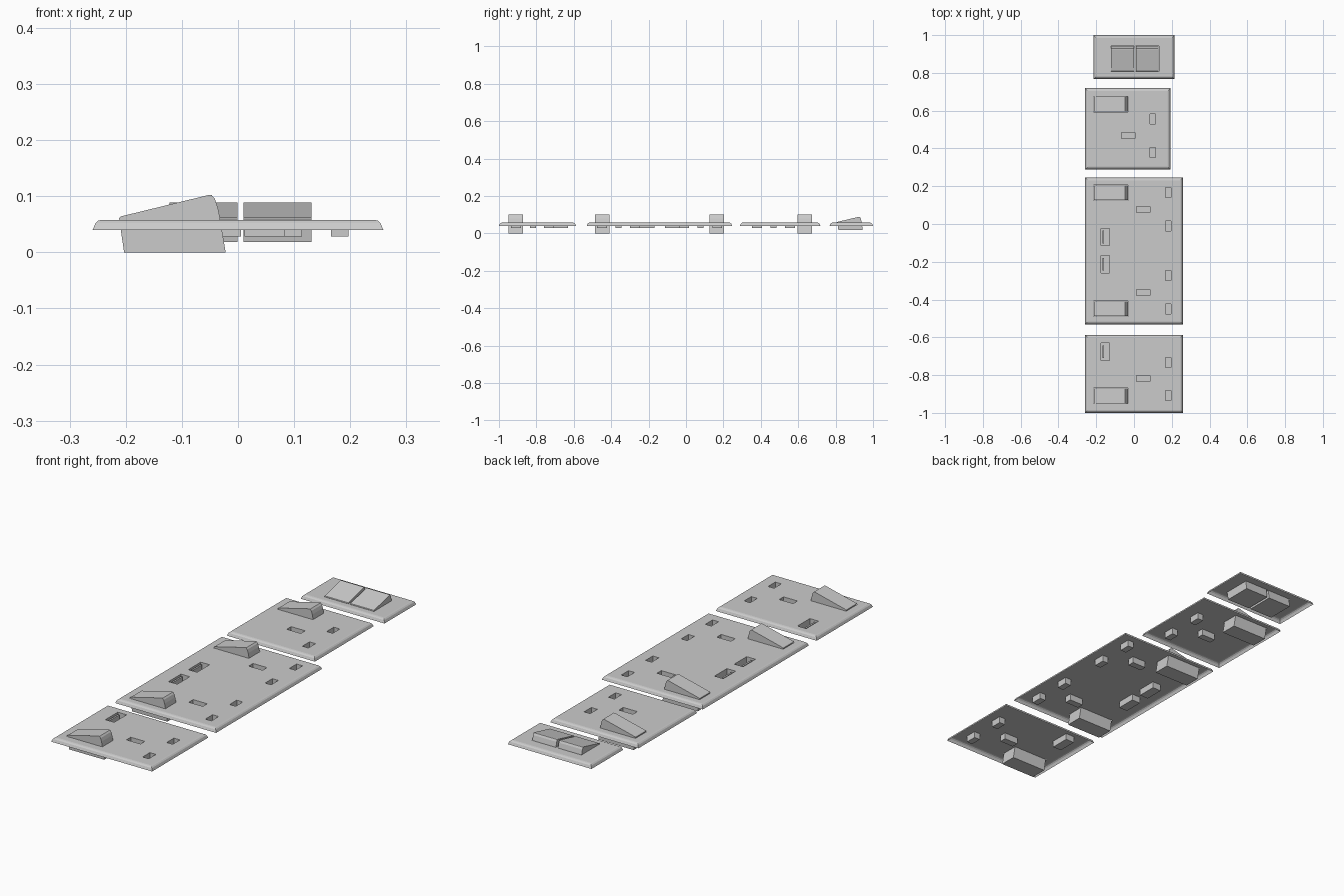
import bpy, bmesh

if "Cube" in bpy.data.objects:
    bpy.data.objects.remove(bpy.data.objects["Cube"])

TOP, BASE, POCKET = 0.058, 0.04, 0.028


def finish(bm, name):
    mesh = bpy.data.meshes.new(name)
    bm.to_mesh(mesh)
    bm.free()
    obj = bpy.data.objects.new(name, mesh)
    bpy.context.collection.objects.link(obj)
    return obj


def inside(face, rect):
    c = face.calc_center_median()
    return rect[0] < c.x < rect[1] and rect[2] < c.y < rect[3]


def plate(name, rect, holes, pockets):
    """Thin open-backed faceplate; rects are (x0, x1, y0, y1)."""
    r = 0.016
    x0, x1, y0, y1 = rect[0] + r, rect[1] - r, rect[2] + r, rect[3] - r
    rects = [(x0, x1, y0, y1)] + holes + pockets
    xs = sorted({round(v, 4) for q in rects for v in q[:2]})
    ys = sorted({round(v, 4) for q in rects for v in q[2:]})
    bm = bmesh.new()
    grid = [[bm.verts.new((x, y, TOP)) for y in ys] for x in xs]
    for i in range(len(xs) - 1):
        for j in range(len(ys) - 1):
            bm.faces.new((grid[i][j], grid[i + 1][j],
                          grid[i + 1][j + 1], grid[i][j + 1]))
    # rounded rim: outer border stepped outward and down
    edges = [e for e in bm.edges if e.is_boundary]
    top_faces = list(bm.faces)
    lo_x, hi_x, lo_y, hi_y = xs[0], xs[-1], ys[0], ys[-1]
    e = 1e-5
    for step, z in ((0.006, 0.0565), (0.011, 0.052), (r, BASE)):
        geom = bmesh.ops.extrude_edge_only(bm, edges=edges)["geom"]
        edges = [g for g in geom if isinstance(g, bmesh.types.BMEdge)]
        for v in (g for g in geom if isinstance(g, bmesh.types.BMVert)):
            if v.co.x < lo_x + e:
                v.co.x = xs[0] - step
            elif v.co.x > hi_x - e:
                v.co.x = xs[-1] + step
            if v.co.y < lo_y + e:
                v.co.y = ys[0] - step
            elif v.co.y > hi_y - e:
                v.co.y = ys[-1] + step
            v.co.z = z
    # switch openings
    cut = [f for f in top_faces if any(inside(f, h) for h in holes)]
    rest = [f for f in top_faces if f not in cut]
    # recessed pin and port pockets
    for p in pockets:
        cells = [f for f in rest if f.is_valid and inside(f, p)]
        geom = bmesh.ops.extrude_face_region(bm, geom=cells)["geom"]
        for v in (g for g in geom if isinstance(g, bmesh.types.BMVert)):
            v.co.z = POCKET
        bmesh.ops.delete(bm, geom=[f for f in cells if f.is_valid], context="FACES")
    bmesh.ops.delete(bm, geom=cut, context="FACES")
    bmesh.ops.recalc_face_normals(bm, faces=bm.faces[:])
    flat = [f for f in bm.faces if all(abs(v.co.z - TOP) < e for v in f.verts)]
    if sum(f.normal.z for f in flat) < 0:
        bmesh.ops.reverse_faces(bm, faces=bm.faces[:])
    return finish(bm, name)


def prism(name, profile, a, b, axis):
    """Extrude a side profile from a to b along axis 'X' or 'Y'."""
    def place(p, t):
        return (t, p[0], p[1]) if axis == "X" else (p[0], t, p[1])
    bm = bmesh.new()
    A = [bm.verts.new(place(p, a)) for p in profile]
    B = [bm.verts.new(place(p, b)) for p in profile]
    n = len(profile)
    bm.faces.new(A)
    bm.faces.new(B[::-1])
    for i in range(n):
        bm.faces.new((A[i], B[i], B[(i + 1) % n], A[(i + 1) % n]))
    bmesh.ops.recalc_face_normals(bm, faces=bm.faces[:])
    return finish(bm, name)


def box_rect(cx, cy, w, h):
    return (cx - w / 2, cx + w / 2, cy - h / 2, cy + h / 2)


ROCKER = [(-0.203, 0.0), (-0.212, 0.061), (-0.209, 0.064), (-0.053, 0.102),
          (-0.047, 0.102), (-0.041, 0.095), (-0.036, 0.08), (-0.032, 0.06),
          (-0.022, 0.0)]


def socket_plate(name, rect, rockers, pin_x, pins, earth_x, earths, ports=()):
    holes = [(-0.214, -0.031, y - 0.041, y + 0.041) for y in rockers]
    pockets = [box_rect(pin_x, y, 0.031, 0.053) for y in pins]
    pockets += [box_rect(earth_x, y, 0.072, 0.032) for y in earths]
    pockets += [box_rect(-0.153, y, 0.045, 0.091) for y in ports]
    plate(name + "_plate", rect, holes, pockets)
    for y in rockers:
        prism(name + "_rocker", ROCKER, y - 0.039, y + 0.039, "Y")
    # contact tongue in each charging port
    for y in ports:
        tongue = [(-0.168, POCKET), (-0.160, POCKET), (-0.160, 0.054), (-0.168, 0.054)]
        prism(name + "_port_tongue", tongue, y - 0.034, y + 0.034, "Y")


# sockets
socket_plate("single_socket", (-0.259, 0.193, 0.288, 0.719), [0.635],
             0.099, [0.557, 0.379], -0.031, [0.469])
socket_plate("double_socket", (-0.259, 0.259, -0.531, 0.247), [0.165, -0.448],
             0.181, [0.167, -0.011, -0.272, -0.449], 0.048, [0.077, -0.362],
             [-0.068, -0.213])
socket_plate("port_socket", (-0.259, 0.259, -1.0, -0.588), [-0.91],
             0.181, [-0.733, -0.909], 0.048, [-0.819], [-0.676])

# two-gang light switch
spans = [(-0.122, -0.001), (0.01, 0.131)]
plate("light_switch_plate", (-0.215, 0.215, 0.767, 1.0),
      [(a - 0.001, b + 0.001, 0.808, 0.942) for a, b in spans], [])
SWITCH = [(0.815, 0.018), (0.808, 0.059), (0.810, 0.062), (0.924, 0.089),
          (0.929, 0.089), (0.934, 0.08), (0.939, 0.06), (0.945, 0.018)]
for a, b in spans:
    prism("light_switch_rocker", SWITCH, a, b, "X")
